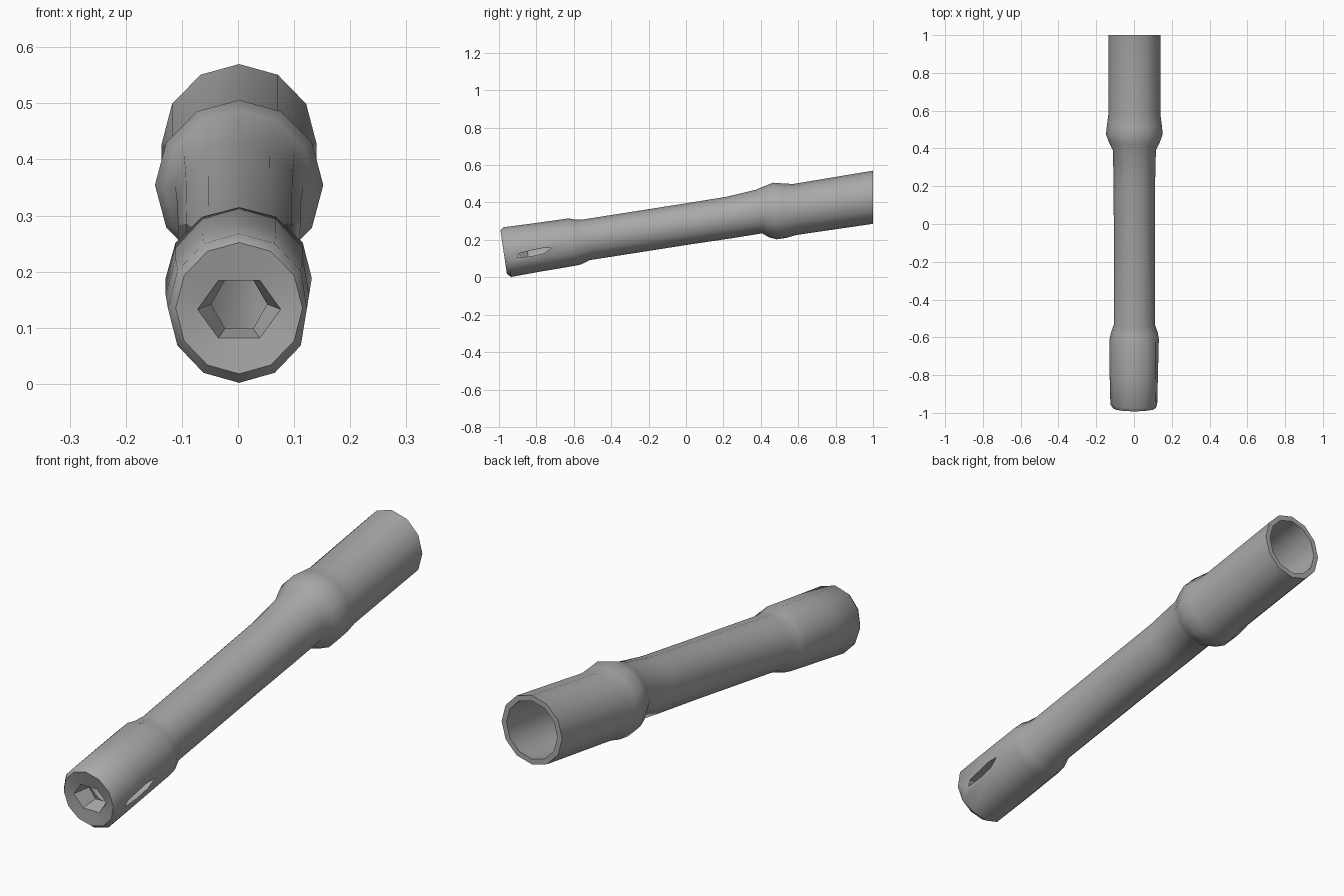
import bpy, bmesh, math

if "Cube" in bpy.data.objects:
    bpy.data.objects.remove(bpy.data.objects["Cube"])

SIDES = 12
SLOPE = 0.148      # rise of the tube axis toward the back

grey = bpy.data.materials.new("metal grey")
grey.diffuse_color = (0.40, 0.40, 0.40, 1)
grey.use_nodes = True
grey.node_tree.nodes["Principled BSDF"].inputs["Base Color"].default_value = grey.diffuse_color

# Outer skin: y, bottom z, top z, half width, ring tilt (1 = square to the axis)
OUTER = [(-0.975, 0.018, 0.252, 0.113, 1), (-0.955, 0.002, 0.268, 0.127, 1),
         (-0.80, 0.030, 0.288, 0.131, 1), (-0.61, 0.062, 0.315, 0.131, 1),
         (-0.575, 0.070, 0.308, 0.124, 1), (-0.53, 0.092, 0.310, 0.108, 1),
         (0.0, 0.175, 0.393, 0.109, 1), (0.23, 0.209, 0.430, 0.110, 1),
         (0.39, 0.235, 0.468, 0.114, 1), (0.43, 0.215, 0.488, 0.134, 0.5),
         (0.475, 0.203, 0.506, 0.150, 0.4), (0.525, 0.210, 0.502, 0.145, 0.4),
         (0.58, 0.226, 0.499, 0.138, 0.4), (1.0, 0.286, 0.570, 0.138, 0)]

# Inner bore, listed from the back opening to the front socket
INNER = [(1.0, 0.308, 0.548, 0.116, 0), (0.55, 0.242, 0.482, 0.116, 0.4),
         (0.38, 0.257, 0.446, 0.092, 1), (-0.52, 0.114, 0.288, 0.086, 1),
         (-0.62, 0.093, 0.284, 0.095, 1), (-0.85, 0.058, 0.248, 0.095, 1),
         (-0.90, 0.092, 0.192, 0.050, 1), (-0.965, 0.074, 0.192, 0.074, 1)]


def add_ring(bm, y, low, high, half, tilt, hexagon=False):
    mid, tall = (low + high) / 2, (high - low) / 2
    ring = []
    for i in range(SIDES):
        a = math.tau * i / SIDES
        k = 0.866 if hexagon and i % 2 else 1.0
        x, z = half * k * math.cos(a), tall * k * math.sin(a)
        # the head has a flattened side on its right
        if y < -0.6 and not hexagon and half > 0.11:
            x = min(x, 0.121 + (y + 0.95) * 0.025)
        ring.append(bm.verts.new((x + 0.002, y - z * SLOPE * tilt, mid + z)))
    return ring


# Tube: outer skin, back rim, bore and front socket in one closed sleeve
bm = bmesh.new()
rings = [add_ring(bm, *r) for r in OUTER]
rings += [add_ring(bm, *r, hexagon=(r[0] <= -0.9)) for r in INNER]
for a, b in zip(rings, rings[1:] + rings[:1]):
    for i in range(SIDES):
        j = (i + 1) % SIDES
        bm.faces.new((a[i], a[j], b[j], b[i]))
bmesh.ops.recalc_face_normals(bm, faces=bm.faces)
mesh = bpy.data.meshes.new("socket_tube")
bm.to_mesh(mesh)
bm.free()
tube = bpy.data.objects.new("socket_tube", mesh)
mesh.materials.append(grey)
bpy.context.collection.objects.link(tube)

# Slot through the right wall of the head
SLOT = [(-0.905, 0.105), (-0.83, 0.112), (-0.76, 0.128),
        (-0.72, 0.157), (-0.78, 0.155), (-0.89, 0.128)]
bm = bmesh.new()
near = [bm.verts.new((0.05, y, z)) for y, z in SLOT]
far = [bm.verts.new((0.20, y, z)) for y, z in SLOT]
bm.faces.new(near)
bm.faces.new(far)
for i in range(len(SLOT)):
    j = (i + 1) % len(SLOT)
    bm.faces.new((near[i], near[j], far[j], far[i]))
bmesh.ops.recalc_face_normals(bm, faces=bm.faces)
cut_mesh = bpy.data.meshes.new("slot_cutter")
bm.to_mesh(cut_mesh)
bm.free()
cut_mesh.materials.append(grey)
cutter = bpy.data.objects.new("slot_cutter", cut_mesh)
bpy.context.collection.objects.link(cutter)
cutter.hide_render = True

mod = tube.modifiers.new("slot", 'BOOLEAN')
mod.operation = 'DIFFERENCE'
mod.solver = 'EXACT'
mod.object = cutter
bpy.context.view_layer.objects.active = tube
tube.select_set(True)
bpy.ops.object.modifier_apply(modifier=mod.name)
bpy.data.objects.remove(cutter)

# Smooth walls with crisp rims
bpy.ops.object.shade_smooth_by_angle(angle=math.radians(40))
